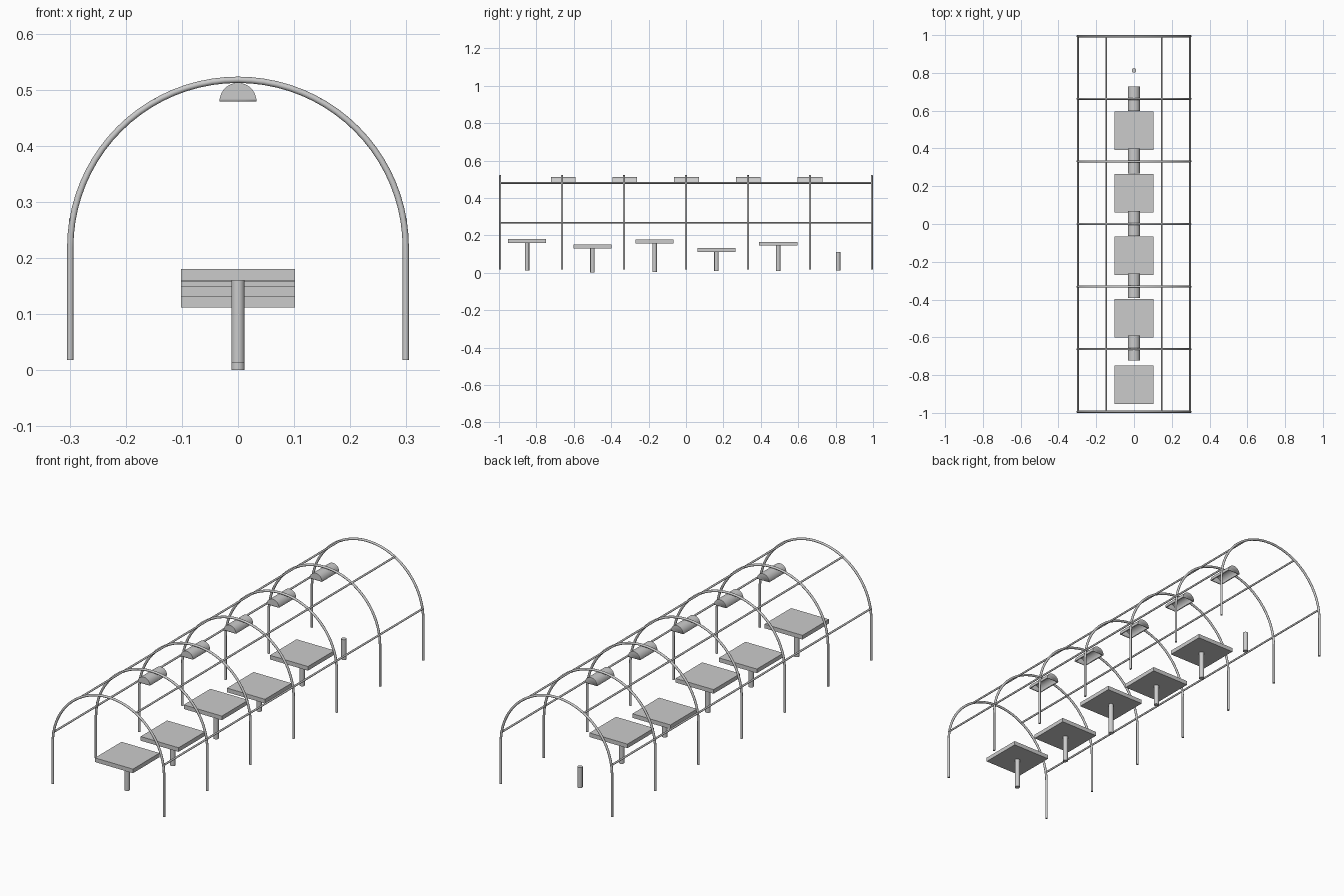
import bpy, bmesh, math
from mathutils import Vector

if "Cube" in bpy.data.objects:
    bpy.data.objects.remove(bpy.data.objects["Cube"])

ARC_Z, ARC_R, LEG_Z = 0.2185, 0.299, 0.018
ARCH_STEP = 0.994 / 3


def smooth(obj):
    bpy.ops.object.select_all(action='DESELECT')
    obj.select_set(True)
    bpy.context.view_layer.objects.active = obj
    bpy.ops.object.shade_smooth_by_angle(angle=math.radians(35))


def mesh_object(name, bm):
    bmesh.ops.recalc_face_normals(bm, faces=bm.faces)
    me = bpy.data.meshes.new(name)
    bm.to_mesh(me)
    bm.free()
    obj = bpy.data.objects.new(name, me)
    bpy.context.collection.objects.link(obj)
    return obj


def tube(name, path, radius, sides=16):
    """Sweep a circle along a path lying in one plane, with capped ends."""
    bm = bmesh.new()
    pts = [Vector(p) for p in path]
    rings = []
    for i, p in enumerate(pts):
        t = (pts[min(i + 1, len(pts) - 1)] - pts[max(i - 1, 0)]).normalized()
        u = Vector((1, 0, 0)) if abs(t.y) > 0.9 else Vector((0, 1, 0))
        v = t.cross(u)
        rings.append([bm.verts.new(p + radius * (u * math.cos(a) + v * math.sin(a)))
                      for a in (2 * math.pi * k / sides for k in range(sides))])
    for a, b in zip(rings, rings[1:]):
        for k in range(sides):
            n = (k + 1) % sides
            bm.faces.new((a[k], a[n], b[n], b[k]))
    bm.faces.new(rings[0])
    bm.faces.new(rings[-1])
    obj = mesh_object(name, bm)
    smooth(obj)
    return obj


def box(name, centre, size):
    bm = bmesh.new()
    bmesh.ops.create_cube(bm, size=1)
    bmesh.ops.scale(bm, vec=size, verts=bm.verts)
    bmesh.ops.translate(bm, vec=centre, verts=bm.verts)
    return mesh_object(name, bm)


def lamp(name, y, z=0.479, r=0.033, half=0.066, n=20, wall=0.005):
    """Half-round shade with closed ends and a hollow underside."""
    bm = bmesh.new()
    ends = [[bm.verts.new((r * math.cos(math.pi * k / n), y + s * half,
                           z + r * math.sin(math.pi * k / n)))
             for k in range(n + 1)] for s in (-1, 1)]
    for k in range(n):
        bm.faces.new((ends[0][k], ends[0][k + 1], ends[1][k + 1], ends[1][k]))
    bm.faces.new(ends[0])
    bm.faces.new(ends[1])
    obj = mesh_object(name, bm)
    mod = obj.modifiers.new("wall", 'SOLIDIFY')
    mod.thickness = wall
    mod.offset = -1
    smooth(obj)


# hoops
arc = [(ARC_R * math.cos(a), ARC_Z + ARC_R * math.sin(a))
       for a in (math.pi * k / 40 for k in range(41))]
profile = [(ARC_R, LEG_Z)] + arc + [(-ARC_R, LEG_Z)]
for i in range(7):
    y = (i - 3) * ARCH_STEP
    tube(f"hoop_{i + 1}", [(x, y, z) for x, z in profile], 0.0056)

# long rails joining the hoops
for side, s in (("left", -1), ("right", 1)):
    for level, x, z in (("lower", 0.297, 0.268), ("upper", 0.147, 0.48)):
        tube(f"{level}_{side}_rail", [(s * x, -0.997, z), (s * x, 0.997, z)], 0.0045)

# hanging lamps under the middle hoops
for i in range(5):
    lamp(f"lamp_{i + 1}", (i - 2) * 0.33 + 0.003)

# tables: y, post bottom, underside of top
tables = [(-0.85, 0.013, 0.16), (-0.5, 0.0, 0.13), (-0.168, 0.003, 0.157),
          (0.163, 0.01, 0.112), (0.493, 0.008, 0.145)]
for i, (y, low, top) in enumerate(tables):
    tube(f"table_post_{i + 1}", [(0, y, low), (0, y, top + 0.002)], 0.012, 20)
    box(f"table_top_{i + 1}", (0, y, top + 0.01), (0.204, 0.204, 0.02))

# bare post at the back
tube("bare_post", [(0, 0.813, 0.013), (0, 0.813, 0.112)], 0.012, 20)
